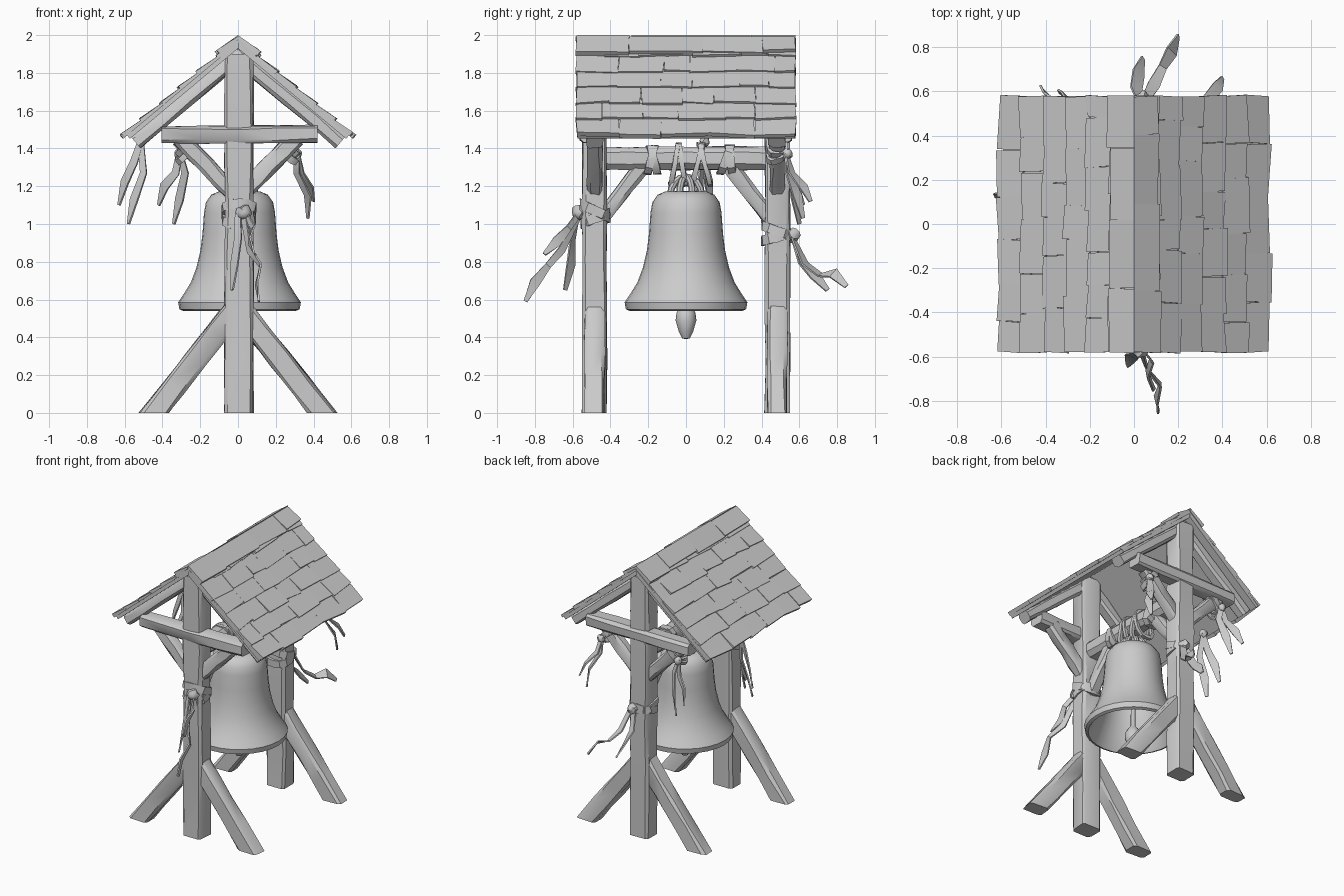
import bpy, bmesh, random
from math import sin, cos, pi, radians
from mathutils import Vector as V, Matrix

if "Cube" in bpy.data.objects:
    bpy.data.objects.remove(bpy.data.objects["Cube"])

random.seed(4)


def finish(name, bm, angle=35):
    bmesh.ops.recalc_face_normals(bm, faces=bm.faces[:])
    me = bpy.data.meshes.new(name)
    bm.to_mesh(me)
    bm.free()
    me.polygons.foreach_set("use_smooth", [True] * len(me.polygons))
    me.set_sharp_from_angle(angle=radians(angle))
    ob = bpy.data.objects.new(name, me)
    bpy.context.collection.objects.link(ob)
    return ob


def sweep(name, pts, section, scales=None, up=(0, 1, 0), twist=0, closed=False, jitter=0, foot=False):
    """Sweep a closed cross-section along a path; foot cuts the first end flat on the ground."""
    bm, pts, up, n = bmesh.new(), [V(p) for p in pts], V(up), len(pts)
    rings = []
    for i, p in enumerate(pts):
        a = pts[(i - 1) % n] if closed else pts[max(i - 1, 0)]
        b = pts[(i + 1) % n] if closed else pts[min(i + 1, n - 1)]
        t = (b - a).normalized()
        side = up.cross(t).normalized()
        nrm = t.cross(side)
        rot = Matrix.Rotation(twist * i, 3, t)
        s = scales[i] if scales else 1
        ring = []
        for (u, w) in section:
            q = side * (u * s + random.uniform(-jitter, jitter)) + nrm * (w + random.uniform(-jitter, jitter))
            co = p + rot @ q
            if foot and i == 0:
                co -= t * (co.z / t.z)
            ring.append(bm.verts.new(co))
        rings.append(ring)
    m = len(section)
    for i in range(n if closed else n - 1):
        r, q = rings[i], rings[(i + 1) % n]
        for j in range(m):
            bm.faces.new((r[j], r[(j + 1) % m], q[(j + 1) % m], q[j]))
    if not closed:
        bm.faces.new(rings[0])
        bm.faces.new(rings[-1])
    return finish(name, bm)


def rect(w, d, c=0.0):
    x, y = w / 2, d / 2
    if not c:
        return [(-x, -y), (x, -y), (x, y), (-x, y)]
    return [(-x + c, -y), (x - c, -y), (x, -y + c), (x, y - c), (x - c, y), (-x + c, y), (-x, y - c), (-x, -y + c)]


def timber(name, a, b, w, d, up=(0, 1, 0), c=0.016, cuts=4, foot=False, jitter=0.005):
    a, b = V(a), V(b)
    pts = [a.lerp(b, i / cuts) for i in range(cuts + 1)]
    return sweep(name, pts, rect(w, d, c), up=up, foot=foot, jitter=jitter)


def lathe(name, profile, x=0, segs=28):
    bm = bmesh.new()
    vs = [bm.verts.new((x + r, 0, z)) for r, z in profile]
    es = [bm.edges.new(e) for e in zip(vs, vs[1:])]
    bmesh.ops.spin(bm, geom=vs + es, cent=(x, 0, 0), axis=(0, 0, 1), angle=2 * pi, steps=segs)
    bmesh.ops.remove_doubles(bm, verts=bm.verts[:], dist=1e-4)
    return finish(name, bm, 40)


def knot(name, p, r):
    bm = bmesh.new()
    bmesh.ops.create_icosphere(bm, subdivisions=2, radius=r)
    for v in bm.verts:
        v.co = V(p) + v.co * random.uniform(0.75, 1.1)
    finish(name, bm)


def loop(name, c, ax, ay, tilt=(0, 0, 0), w=0.035, th=0.014, n=12):
    """Flat strap around a centre, spanned by two half-axis vectors."""
    c, ax, ay, tilt = V(c), V(ax), V(ay), V(tilt)
    pts = []
    for i in range(n):
        t = 2 * pi * i / n
        f = 1 / max(abs(cos(t)), abs(sin(t))) ** 0.65
        pts.append(c + (ax * cos(t) + ay * sin(t)) * f + tilt * cos(t))
    sweep(name, pts, rect(th, w), up=ax.cross(ay).normalized(), closed=True, jitter=0.003)


def ribbon(name, pts, w=0.045, up=(0.3, 1, 0.2), twist=0.3):
    n = len(pts)
    sc = [0.7] + [random.uniform(0.7, 1.1) for _ in pts[2:]] + [0.45]
    sc[n - 2] = 1.25
    sweep(name, pts, rect(w, 0.01), sc, up, twist)


# Timber frames at the front and back
Z0, U, N = 1.975, V((0.767, 0, -0.641)), V((0.641, 0, 0.767))
for e, end in ((-1, "front"), (1, "back")):
    y = 0.483 * e
    timber(end + "_post", (0.005, y, 0), (0.005, y, 1.9), 0.15, 0.13, cuts=7)
    timber(end + "_crossbar", (-0.405, y + 0.02 * e, 1.472), (0.42, y + 0.02 * e, 1.478), 0.09, 0.11)
    timber(end + "_beam_brace", (0, 0.47 * e, 1.0), (0, 0.21 * e, 1.335), 0.08, 0.08, up=(1, 0, 0))
    for s, sd in ((-1, "left"), (1, "right")):
        tag = f"{end}_{sd}_"
        timber(tag + "leg", (0.445 * s, y, 0), (0, y, 0.57), 0.12, 0.105, foot=True)
        timber(tag + "crossbar_brace", (0.03 * s, y, 1.17), (0.31 * s, y, 1.455), 0.09, 0.08)
        p = [V((0, y, Z0)) + U * t - N * 0.068 for t in (0.03, 0.765)]
        timber(tag + "rafter", *[(q.x * s, q.y, q.z) for q in p], 0.075, 0.09)

# Beam that carries the bell
timber("bell_beam", (0, -0.45, 1.348), (0, 0.45, 1.348), 0.12, 0.12, up=(0, 0, 1), c=0.03, cuts=6)


# Roof: board slab with overlapping rough shingles on each slope
def roof_side(s, name):
    bm = bmesh.new()

    def block(t0, t1, y0, y1, lo, h0, h1, apex=False):
        vs = []
        for t, h in ((t0, h0), (t1, h1)):
            dy = random.uniform(-0.006, 0.006)
            for yy in (y0, y1):
                tj = t + (random.uniform(-0.014, 0.012) if t == t1 and lo > -0.03 else 0)
                for hh in (lo, h):
                    tt = -0.836 * hh if apex and t == t0 else tj
                    q = V((0, yy + dy, Z0)) + U * tt + N * hh
                    vs.append(bm.verts.new((q.x * s, q.y, q.z)))
        for f in ((0, 1, 3, 2), (4, 6, 7, 5), (0, 4, 5, 1), (2, 3, 7, 6), (0, 2, 6, 4), (1, 5, 7, 3)):
            bm.faces.new([vs[i] for i in f])

    block(0, 0.775, -0.575, 0.575, -0.035, -0.005, -0.005, True)
    rows = [(k * 0.131, k * 0.131 + 0.138, k == 0) for k in range(6)] + [(0, 0.125, True)]
    for k, (t0, t1, apex) in enumerate(rows):
        cap, y = k == 6, -0.58
        while y < 0.58:
            y2 = y + random.uniform(0.13, 0.26) * (1.6 if cap else 1)
            if y2 > 0.5:
                y2 = 0.58
            h = random.uniform(0.008, 0.018)
            if cap:
                block(t0, t1, y, y2, 0.0, random.choice((0.014, 0.019)), h + 0.014, True)
            else:
                block(t0, t1, y, y2, -0.012, 0.002, h, apex)
            y = y2
    finish(name, bm, 25)


roof_side(-1, "left_roof_slope")
roof_side(1, "right_roof_slope")

# Hollow bell and clapper
lathe("bell", [(0, 1.175), (0.11, 1.172), (0.15, 1.155), (0.178, 1.115), (0.188, 1.06), (0.196, 0.95),
               (0.207, 0.86), (0.228, 0.77), (0.258, 0.69), (0.295, 0.63), (0.325, 0.585), (0.318, 0.548),
               (0.298, 0.54), (0.28, 0.565), (0.245, 0.64), (0.205, 0.74), (0.18, 0.86), (0.165, 1.05),
               (0.13, 1.12), (0, 1.14)], 0.008)
lathe("clapper", [(0, 0.39), (0.02, 0.395), (0.038, 0.43), (0.055, 0.49), (0.05, 0.53), (0.033, 0.56),
                  (0.016, 0.58), (0.014, 1.13), (0, 1.135)], 0.008, 12)

# Bell crown loops and the rope slings round the beam
for i in range(4):
    a = i * pi / 4 + pi / 8
    d = V((cos(a), sin(a), 0))
    arc = [V((0.008, 0, 1.15)) + d * 0.09 * cos(t) + V((0, 0, 0.1 * sin(t))) for t in [pi * k / 8 for k in range(9)]]
    sweep(f"crown_loop_{i}", arc, rect(0.034, 0.034, 0.01), up=d.cross(V((0, 0, 1))))
for i, (y, dy) in enumerate(((-0.06, 0.02), (-0.02, -0.02), (0.06, 0.03), (0.1, -0.03))):
    loop(f"bell_sling_{i}", (0, y, 1.315), (0, 0, 0.105), (0.062, 0, 0), (0, dy, 0), w=0.026, th=0.022)
for i, (y, dy) in enumerate(((-0.17, -0.02), (-0.185, 0.02), (0.21, 0.03), (0.235, -0.01))):
    loop(f"beam_wrap_{i}", (0, y, 1.34), (0, 0, 0.072), (0.066, 0, 0), (0, dy, 0), w=0.04)

# Cloth wraps and knots on the two posts
for i, (y, z, tz) in enumerate(((-0.48, 1.03, 0.03), (-0.48, 1.07, -0.04), (0.48, 0.93, 0.02), (0.48, 0.965, -0.03))):
    loop(f"post_wrap_{i}", (0.005, y, z), (0, 0.073, 0), (0.083, 0, 0), (0, 0, tz), w=0.05)
knot("front_post_knot", (0.03, -0.565, 1.06), 0.045)
knot("back_post_knot", (0.04, 0.565, 0.94), 0.04)
for s, sd in ((-1, "left"), (1, "right")):
    for k in (0, 1):
        loop(f"{sd}_brace_wrap_{k}", (0.27 * s, 0.483, 1.41 - 0.03 * k), (0, 0.05, 0), (0.045, 0, -0.045 * s), (0.01, 0, 0.02 * k))
    knot(sd + "_brace_knot", (0.31 * s, 0.535, 1.37), 0.03)
knot("eave_knot", (-0.515, 0.1, 1.44), 0.03)

# Loose ribbon tails
tails = {
    "front_ribbon_a": [(0.0, -0.57, 1.06), (0.0, -0.6, 0.92), (-0.02, -0.61, 0.78), (-0.03, -0.64, 0.65)],
    "front_ribbon_b": [(0.04, -0.57, 1.05), (0.08, -0.62, 0.98), (0.06, -0.68, 0.91), (0.09, -0.75, 0.84)],
    "front_ribbon_c": [(0.03, -0.57, 1.03), (0.06, -0.66, 0.86), (0.12, -0.73, 0.78), (0.1, -0.80, 0.69), (0.11, -0.85, 0.59)],
    "back_ribbon_a": [(0.03, 0.56, 0.94), (0.01, 0.61, 0.8), (0.02, 0.68, 0.73), (0.04, 0.75, 0.65)],
    "back_ribbon_b": [(0.05, 0.56, 0.94), (0.09, 0.63, 0.79), (0.13, 0.71, 0.73), (0.17, 0.78, 0.74), (0.2, 0.85, 0.67)],
    "right_ribbon_a": [(0.31, 0.53, 1.38), (0.33, 0.56, 1.27), (0.38, 0.62, 1.2), (0.40, 0.66, 1.12)],
    "right_ribbon_b": [(0.31, 0.53, 1.38), (0.31, 0.54, 1.27), (0.37, 0.59, 1.15), (0.37, 0.62, 1.03)],
    "left_ribbon_a": [(-0.31, 0.53, 1.38), (-0.33, 0.55, 1.27), (-0.39, 0.58, 1.2), (-0.42, 0.62, 1.1)],
    "left_ribbon_b": [(-0.31, 0.53, 1.38), (-0.28, 0.54, 1.27), (-0.31, 0.58, 1.13), (-0.34, 0.6, 1.0)],
    "eave_ribbon_a": [(-0.515, 0.1, 1.44), (-0.55, 0.1, 1.33), (-0.6, 0.12, 1.22), (-0.63, 0.13, 1.1)],
    "eave_ribbon_b": [(-0.515, 0.1, 1.44), (-0.5, 0.08, 1.27), (-0.55, 0.07, 1.13), (-0.58, 0.06, 1.0)],
}
for name, pts in tails.items():
    ribbon(name, pts, 0.055 if "post" in name or "back" in name else 0.045,
           up=(0.3, 1, 0.6) if "eave" not in name else (0.2, 1, 0))
